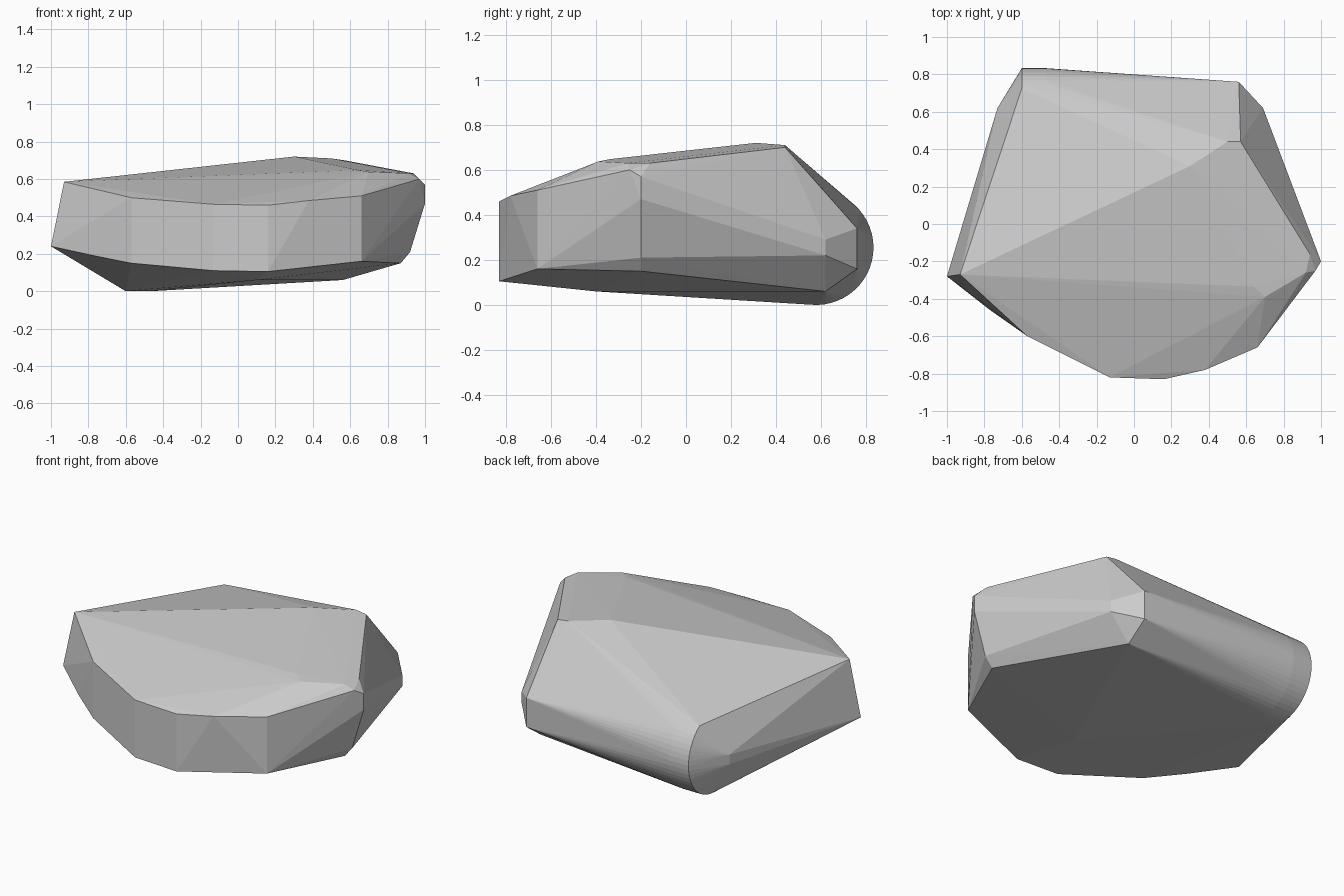
import bpy, bmesh, math

bm = bmesh.new()

# upright edges: x, y, then low and high z
columns = [
    (-0.57, -0.60, 0.15, 0.50), (-0.13, -0.82, 0.11, 0.465),
    (0.16, -0.83, 0.105, 0.46), (0.66, -0.66, 0.16, 0.51),
    (1.00, -0.20, 0.47, 0.57), (0.69, 0.62, 0.22, 0.29),
    (0.56, 0.76, 0.16, 0.34), (-0.73, 0.62, 0.22, 0.28),
]
for x, y, low, high in columns:
    bm.verts.new((x, y, low))
    bm.verts.new((x, y, high))

# single corners
corners = [
    # left tip and front edge
    (-1.00, -0.28, 0.24), (-0.93, -0.27, 0.585), (-0.77, -0.46, 0.19),
    (0.38, -0.78, 0.485),
    # top ridge and right shoulder
    (0.30, 0.31, 0.72), (0.50, 0.44, 0.71), (0.57, 0.44, 0.70),
    (0.64, -0.335, 0.648), (0.70, -0.39, 0.637), (0.92, -0.26, 0.63),
    (0.94, -0.16, 0.63), (0.97, -0.25, 0.60),
    # underside
    (0.92, -0.20, 0.21), (0.87, -0.20, 0.15), (0.56, 0.62, 0.06),
    (0.10, -0.40, 0.06),
]
for c in corners:
    bm.verts.new(c)

# rounded back-left end
r, steps = 0.255, 22
for x in (-0.60, -0.47):
    for i in range(steps + 1):
        a = math.radians(-95 + 150 * i / steps)
        bm.verts.new((x, 0.578 + r * math.cos(a), r + r * math.sin(a)))

# wrap the points in a faceted stone
hull = bmesh.ops.convex_hull(bm, input=bm.verts[:])
loose = [v for v in bm.verts if not v.link_faces]
bmesh.ops.delete(bm, geom=loose, context='VERTS')
bmesh.ops.recalc_face_normals(bm, faces=bm.faces[:])

mesh = bpy.data.meshes.new("rock")
bm.to_mesh(mesh)
bm.free()
rock = bpy.data.objects.new("rock", mesh)
bpy.context.collection.objects.link(rock)
